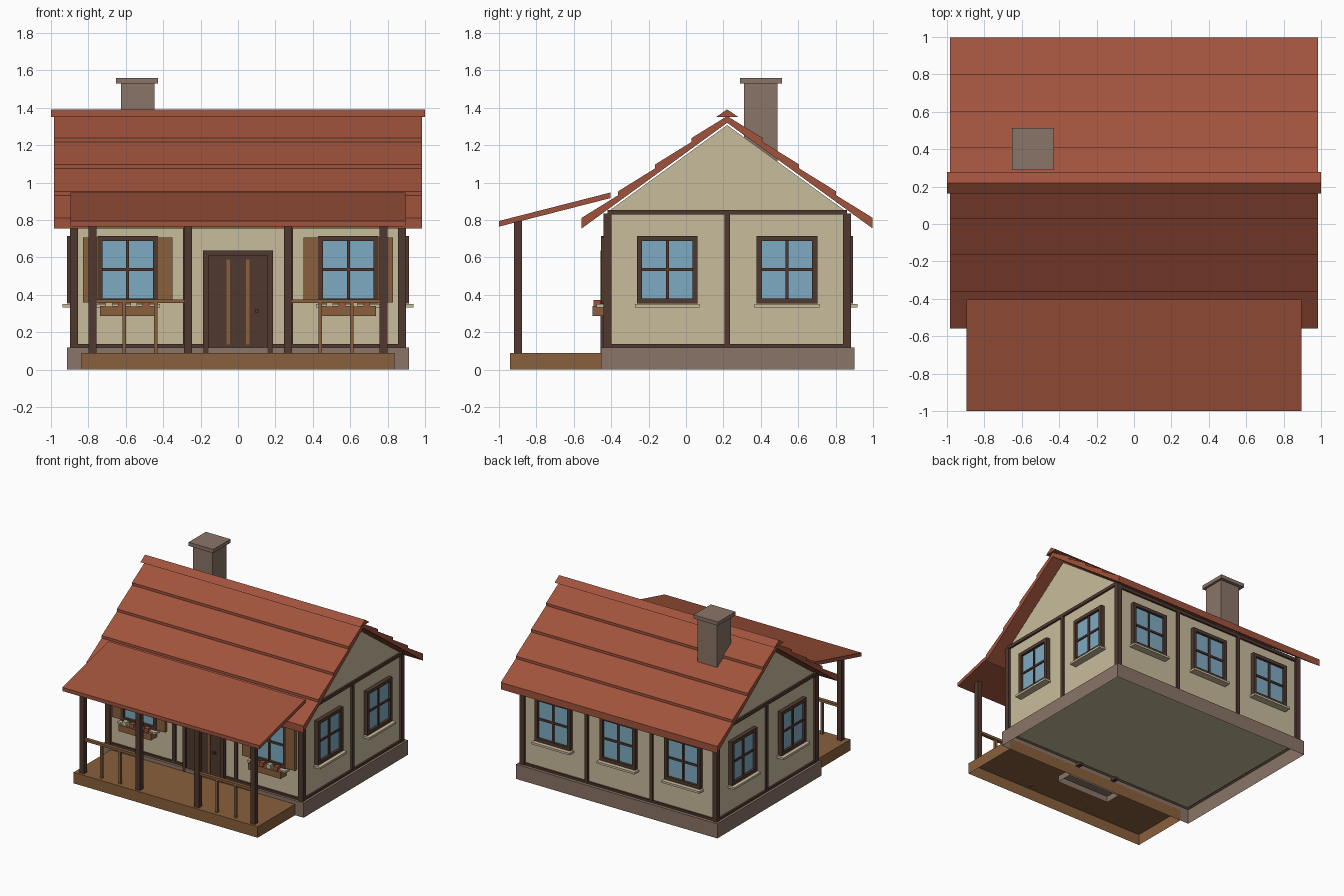
import bpy
import bmesh
from math import radians
from mathutils import Matrix, Vector

if "Cube" in bpy.data.objects:
    bpy.data.objects.remove(bpy.data.objects["Cube"], do_unlink=True)


def material(name, *rgb):
    linear = [((c / 255 + 0.055) / 1.055) ** 2.4 for c in rgb] + [1.0]
    m = bpy.data.materials.new(name)
    m.use_nodes = True
    m.diffuse_color = linear
    node = m.node_tree.nodes["Principled BSDF"]
    node.inputs["Base Color"].default_value = linear
    node.inputs["Roughness"].default_value = 0.9
    return m


PLASTER = material("plaster", 200, 188, 156)
TIMBER = material("dark_timber", 80, 57, 47)
WOOD = material("brown_wood", 138, 96, 60)
TILE = material("red_tile", 160, 83, 60)
STONE = material("stone", 138, 117, 103)
GLASS = material("window_glass", 126, 171, 194)


def finish(name, bm, mat, matrix=Matrix()):
    bmesh.ops.recalc_face_normals(bm, faces=bm.faces)
    bm.transform(matrix)
    mesh = bpy.data.meshes.new(name)
    bm.to_mesh(mesh)
    bm.free()
    mesh.materials.append(mat)
    obj = bpy.data.objects.new(name, mesh)
    bpy.context.collection.objects.link(obj)
    return obj


def box(name, mat, x, y, z, matrix=Matrix(), hollow=False):
    """Box from (low, high) ranges; hollow leaves the underside open."""
    bm = bmesh.new()
    bmesh.ops.create_cube(bm, size=1)
    for v in bm.verts:
        v.co = Vector([sum(r) / 2 + c * (r[1] - r[0]) for r, c in zip((x, y, z), v.co)])
    if hollow:
        bm.normal_update()
        under = [f for f in bm.faces if f.normal.z < -0.5]
        bmesh.ops.delete(bm, geom=under, context="FACES_ONLY")
    return finish(name, bm, mat, matrix)


def prism(name, mat, profile, half):
    """Extrude a (y, z) profile across x from -half to half."""
    bm = bmesh.new()
    face = bm.faces.new([bm.verts.new((-half, y, z)) for y, z in profile])
    out = bmesh.ops.extrude_face_region(bm, geom=[face])["geom"]
    moved = [g for g in out if isinstance(g, bmesh.types.BMVert)]
    bmesh.ops.translate(bm, verts=moved, vec=(2 * half, 0, 0))
    return finish(name, bm, mat)


MID = 0.22            # depth of the ridge line
HX, HY = 0.88, 0.64   # half sizes of the walls


def wall_frame(angle, distance):
    """Local frame of one wall: x along it, -y outwards."""
    return (Matrix.Translation((0, MID, 0)) @ Matrix.Rotation(radians(angle), 4, "Z")
            @ Matrix.Translation((0, -distance, 0)))


FRONT, BACK = wall_frame(0, HY), wall_frame(180, HY)
RIGHT, LEFT = wall_frame(90, HX), wall_frame(-90, HX)

# Foundation and plastered body
box("foundation", STONE, (-0.915, 0.915), (-0.455, 0.9), (0, 0.12), hollow=True)
prism("walls", PLASTER, [(MID - HY, 0.11), (MID + HY, 0.11), (MID + HY, 0.843),
                         (MID, 1.308), (MID - HY, 0.843)], HX)

# Timber framing
for sx in (-1, 1):
    for sy in (-1, 1):
        px, py = sx * 0.877, MID + sy * 0.64
        box("corner_post", TIMBER, (px - 0.021, px + 0.021), (py - 0.021, py + 0.021), (0.12, 0.835))
for frame, half, top, posts in ((FRONT, HX, 0.83, (-0.28, 0.28)), (BACK, HX, 0.83, (-0.295, 0.295)),
                                (RIGHT, HY, 0.855, (0,)), (LEFT, HY, 0.855, (0,))):
    box("sill_beam", TIMBER, (-half, half), (-0.015, 0.01), (0.12, 0.137), frame)
    box("top_beam", TIMBER, (-half, half), (-0.015, 0.01), (top - 0.026, top), frame)
    for u in posts:
        box("wall_post", TIMBER, (u - 0.014, u + 0.014), (-0.015, 0.01), (0.12, top - 0.01), frame)


def window(frame, u, dressed=False):
    lo, hi, w, t = 0.355, 0.715, 0.162, 0.027
    box("window_glass", GLASS, (u - w + 0.01, u + w - 0.01), (-0.014, 0.01), (lo + 0.01, hi - 0.01), frame)
    for s in (-1, 1):
        a, b = sorted((u + s * w, u + s * (w - t)))
        box("window_jamb", TIMBER, (a, b), (-0.034, 0.01), (lo, hi), frame)
    for z in (lo, hi - t):
        box("window_rail", TIMBER, (u - w + t, u + w - t), (-0.034, 0.01), (z, z + t), frame)
    box("window_bar", TIMBER, (u - 0.008, u + 0.008), (-0.024, 0.01), (lo, hi), frame)
    box("window_bar", TIMBER, (u - w, u + w), (-0.023, 0.01), (0.528, 0.544), frame)
    box("window_sill", PLASTER, (u - 0.173, u + 0.173), (-0.058, 0.01), (0.333, 0.35), frame)
    if dressed:
        for s in (-1, 1):
            a, b = sorted((u + s * w, u + s * 0.24))
            box("shutter", WOOD, (a, b), (-0.03, 0.01), (0.36, 0.708), frame)
        box("flower_box", WOOD, (u - 0.147, u + 0.147), (-0.08, 0), (0.288, 0.34), frame)
        for i, mat in enumerate((PLASTER, TILE, PLASTER, TILE)):
            c = u - 0.1 + i * 0.066
            box("flower", mat, (c - 0.018, c + 0.018), (-0.074, -0.038), (0.338, 0.373), frame)


for u in (-0.59, 0.59):
    window(FRONT, u, dressed=True)
for u in (-0.59, 0, 0.59):
    window(BACK, u)
for frame in (LEFT, RIGHT):
    for u in (-0.32, 0.32):
        window(frame, u)

# Front door
for s in (-1, 1):
    a, b = sorted((s * 0.187, s * 0.157))
    box("door_jamb", TIMBER, (a, b), (-0.036, 0.01), (0.09, 0.61), FRONT)
    a, b = sorted((s * 0.042, s * 0.062))
    box("door_strip", WOOD, (a, b), (-0.032, 0), (0.135, 0.59), FRONT)
box("door_lintel", TIMBER, (-0.187, 0.187), (-0.036, 0.01), (0.607, 0.637), FRONT)
box("door_panel", TIMBER, (-0.157, 0.157), (-0.025, 0.01), (0.12, 0.607), FRONT)
box("door_knob", TIMBER, (0.09, 0.11), (-0.045, -0.02), (0.305, 0.325), FRONT)

# Main roof: tapered courses on both slopes
EAVE_Y, EAVE_Z, PEAK_Z = 0.778, 0.755, 1.32
edges = [EAVE_Y, 0.583, 0.385, 0.19, 0]


def underside(d):
    return PEAK_Z - (PEAK_Z - EAVE_Z) * d / EAVE_Y


for side in (-1, 1):
    for low, high in zip(edges, edges[1:]):
        zl, zh = underside(low), underside(high)
        prism("roof_course", TILE, [(MID + side * low, zl), (MID + side * low, zl + 0.057),
                                    (MID + side * high, zh + 0.036), (MID + side * high, zh)], 0.985)
prism("ridge_cap", TILE, [(MID - 0.058, 1.352), (MID, 1.392), (MID + 0.058, 1.352)], 1.0)

# Chimney
box("chimney_stack", STONE, (-0.625, -0.447), (0.31, 0.488), (1.1, 1.53))
box("chimney_cap", STONE, (-0.652, -0.428), (0.29, 0.514), (1.53, 1.56))

# Porch
box("porch_deck", WOOD, (-0.837, 0.837), (-0.94, -0.454), (0, 0.09), hollow=True)
box("door_step", STONE, (-0.24, 0.24), (-0.6, -0.47), (0, 0.05), hollow=True)
prism("porch_roof", TILE, [(-1, 0.765), (-1, 0.795), (-0.405, 0.947), (-0.405, 0.917)], 0.895)
for s in (-1, 1):
    for x in (0.267, 0.777):
        box("porch_post", TIMBER, (s * x - 0.021, s * x + 0.021), (-0.92, -0.878), (0.09, 0.8))
    a, b = sorted((s * 0.285, s * 0.76))
    box("porch_handrail", WOOD, (a, b), (-0.913, -0.885), (0.356, 0.376))
    for x in (0.44, 0.608):
        box("baluster", WOOD, (s * x - 0.01, s * x + 0.01), (-0.909, -0.889), (0.09, 0.358))
